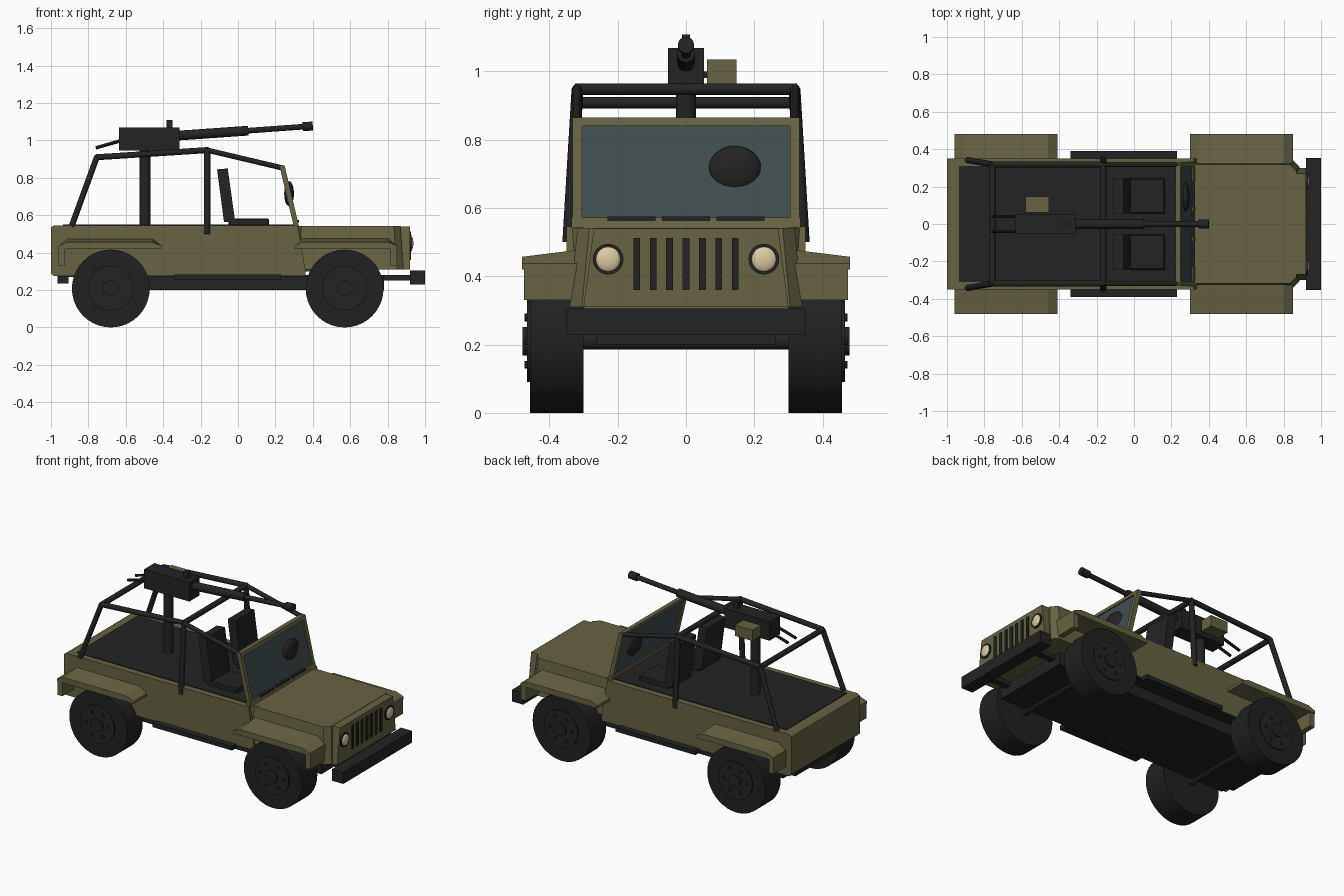
import bpy, bmesh, math
from mathutils import Vector, Matrix

if "Cube" in bpy.data.objects:
    bpy.data.objects.remove(bpy.data.objects["Cube"])


def colour(name, r, g, b):
    m = bpy.data.materials.new(name)
    m.diffuse_color = (r, g, b, 1)
    m.use_nodes = True
    m.node_tree.nodes["Principled BSDF"].inputs["Base Color"].default_value = m.diffuse_color
    return m


OLIVE = colour("olive paint", 0.135, 0.125, 0.055)
BLACK = colour("dark trim", 0.017, 0.017, 0.017)
RUBBER = colour("tyre rubber", 0.015, 0.015, 0.015)
GLASS = colour("tinted glass", 0.052, 0.075, 0.082)
CREAM = colour("lamp cream", 0.72, 0.60, 0.37)


def finish(name, bm, mat, smooth=False):
    bmesh.ops.recalc_face_normals(bm, faces=bm.faces[:])
    me = bpy.data.meshes.new(name)
    bm.to_mesh(me)
    bm.free()
    ob = bpy.data.objects.new(name, me)
    bpy.context.collection.objects.link(ob)
    me.materials.append(mat)
    if smooth:
        bpy.ops.object.select_all(action='DESELECT')
        ob.select_set(True)
        bpy.context.view_layer.objects.active = ob
        bpy.ops.object.shade_smooth_by_angle(angle=math.radians(40))
    return ob


def loft(name, a, b, mat):
    """Solid between two matching loops of points."""
    bm = bmesh.new()
    va = [bm.verts.new(p) for p in a]
    vb = [bm.verts.new(p) for p in b]
    n = len(a)
    bm.faces.new(va)
    bm.faces.new(vb[::-1])
    for i in range(n):
        j = (i + 1) % n
        bm.faces.new((va[i], va[j], vb[j], vb[i]))
    return finish(name, bm, mat)


def box(name, x, y, z, mat, bevel=0.0):
    bm = bmesh.new()
    c = Vector([(s[0] + s[1]) / 2 for s in (x, y, z)])
    d = [abs(s[1] - s[0]) for s in (x, y, z)]
    bmesh.ops.create_cube(bm, size=1, matrix=Matrix.Translation(c) @ Matrix.Diagonal((*d, 1)))
    if bevel:
        bmesh.ops.bevel(bm, geom=bm.edges[:], offset=bevel, segments=1, affect='EDGES')
    return finish(name, bm, mat)


def add_tube(bm, p, q, r, sides, r2=None):
    p, q = Vector(p), Vector(q)
    d = q - p
    m = Matrix.Translation((p + q) / 2) @ d.to_track_quat('Z', 'Y').to_matrix().to_4x4()
    bmesh.ops.create_cone(bm, cap_ends=True, segments=sides, radius1=r,
                          radius2=r if r2 is None else r2, depth=d.length, matrix=m)


def tubes(name, parts, mat, sides=12):
    """Several cylinders, each given as start, end, radius."""
    bm = bmesh.new()
    for p, q, r in parts:
        add_tube(bm, p, q, r, sides)
    return finish(name, bm, mat, True)


def ball(name, c, scale, mat):
    bm = bmesh.new()
    bmesh.ops.create_uvsphere(bm, u_segments=20, v_segments=12, radius=1,
                              matrix=Matrix.Translation(c) @ Matrix.Diagonal((*scale, 1)))
    return finish(name, bm, mat, True)


# Body tub and the flat dark load deck
side = [(-0.985, 0.275), (-1.0, 0.29), (-1.0, 0.535), (-0.985, 0.545),
        (0.32, 0.545), (0.36, 0.31), (0.36, 0.275)]
loft("body_tub", [(x, -0.35, z) for x, z in side], [(x, 0.35, z) for x, z in side], OLIVE)
box("load_deck", (-0.935, 0.30), (-0.31, 0.31), (0.53, 0.55), BLACK)
box("chassis", (-0.88, 0.78), (-0.263, 0.263), (0.2, 0.28), BLACK)
box("underbody", (-0.96, 0.36), (-0.34, 0.34), (0.27, 0.276), BLACK)
for s in (-1, 1):
    box("side_step", (-0.34, 0.23), (s * 0.34, s * 0.39), (0.255, 0.282), BLACK)

# Hood with chamfered front corners, widening towards the bottom
def hood_loop(z, w, f):
    half = [(0.32, w), (f - 0.035, w), (f, w - 0.035)]
    return [(x, y, z) for x, y in half] + [(x, -y, z) for x, y in half[::-1]]


loft("hood", hood_loop(0.31, 0.34, 0.885), hood_loop(0.542, 0.318, 0.868), OLIVE)
for s in (-1, 1):
    loft("cowl_corner", [(0.32, s * 0.30, 0.30), (0.32, s * 0.35, 0.30), (0.39, s * 0.30, 0.30)],
         [(0.30, s * 0.30, 0.543), (0.30, s * 0.35, 0.543), (0.36, s * 0.30, 0.543)], OLIVE)

# Nose panel, grille slots and headlights
nose = [(-0.30, 0.31), (0.30, 0.31), (0.27, 0.54), (-0.27, 0.54)]
loft("nose_panel", [(0.85, y, z) for y, z in nose], [(0.92, y, z) for y, z in nose], OLIVE)
for i in range(-3, 4):
    box("grille_slot", (0.918, 0.926), (i * 0.048 - 0.01, i * 0.048 + 0.01), (0.36, 0.512), BLACK)
for s in (-1, 1):
    tubes("headlight_ring", [((0.91, s * 0.228, 0.45), (0.928, s * 0.228, 0.45), 0.045)], BLACK, 24)
    ball("headlight", (0.922, s * 0.228, 0.45), (0.016, 0.039, 0.039), CREAM)
box("front_bumper", (0.92, 1.0), (-0.352, 0.352), (0.23, 0.305), BLACK)
for s in (-1, 1):
    box("bumper_bracket", (0.75, 0.93), (s * 0.18, s * 0.22), (0.25, 0.28), BLACK)
box("rear_bumper", (-0.965, -0.905), (-0.26, 0.26), (0.235, 0.28), BLACK)

# Fenders with sloping tops and an end flap
for name, x0, x1, flap in (("rear_fender", -0.96, -0.41, -1), ("front_fender", 0.30, 0.85, 1)):
    for s in (-1, 1):
        def ring(y, drop):
            return [(x0, s * y, 0.42), (x0, s * y, 0.437), (x0 + 0.05, s * y, 0.478 - drop),
                    (x1 - 0.05, s * y, 0.478 - drop), (x1, s * y, 0.437), (x1, s * y, 0.42)]
        loft(name, ring(0.31, 0), ring(0.48, 0.021), OLIVE)
        fx = (x0, x0 + 0.035) if flap < 0 else (x1 - 0.035, x1)
        box(name + "_flap", fx, (s * 0.32, s * 0.474), (0.33, 0.43), OLIVE)

# Wheels with hub discs and bolts
for name, cx in (("rear", -0.68), ("front", 0.57)):
    tubes(name + "_axle", [((cx, -0.31, 0.21), (cx, 0.31, 0.21), 0.025)], BLACK)
    for s in (-1, 1):
        tubes(name + "_tyre", [((cx, s * 0.30, 0.208), (cx, s * 0.457, 0.208), 0.208)], RUBBER, 40)
        tubes(name + "_hub", [((cx, s * 0.45, 0.21), (cx, s * 0.466, 0.21), 0.12),
                              ((cx, s * 0.45, 0.21), (cx, s * 0.478, 0.21), 0.042)], BLACK, 28)
        bolts = []
        for k in range(6):
            a = k * math.pi / 3
            bx, bz = cx + 0.08 * math.cos(a), 0.21 + 0.08 * math.sin(a)
            bolts.append(((bx, s * 0.46, bz), (bx, s * 0.473, bz), 0.011))
        tubes(name + "_wheel_bolts", bolts, BLACK, 8)

# Sloping windshield: x follows height
def pane(name, y0, y1, z0, z1, t, mat):
    def loop(z):
        c = 0.312 - (z - 0.54) * 0.235
        return [(c - t, y0, z), (c + t, y0, z), (c + t, y1, z), (c - t, y1, z)]
    loft(name, loop(z0), loop(z1), mat)


pane("windshield_glass", -0.31, 0.31, 0.57, 0.845, 0.005, GLASS)
pane("windshield_top", -0.33, 0.33, 0.84, 0.865, 0.014, OLIVE)
pane("windshield_base", -0.335, 0.335, 0.54, 0.572, 0.014, OLIVE)
for s in (-1, 1):
    pane("windshield_post", s * 0.305, s * 0.332, 0.54, 0.865, 0.014, OLIVE)
for y in (-0.16, 0, 0.16):
    box("glass_seal", (0.30, 0.325), (y - 0.07, y + 0.07), (0.562, 0.575), BLACK)
ball("windshield_pad", (0.273, 0.143, 0.715), (0.026, 0.077, 0.067), BLACK)

# Roll cage
cage = []
for s in (-1, 1):
    foot, rear = (-0.89, s * 0.342, 0.54), (-0.755, s * 0.318, 0.91)
    top, front = (-0.165, s * 0.318, 0.948), (0.24, s * 0.318, 0.852)
    cage += [(foot, rear, 0.016), (rear, top, 0.016), (top, front, 0.014),
             ((-0.165, s * 0.345, 0.50), top, 0.017)]
cage += [((-0.755, -0.318, 0.908), (-0.755, 0.318, 0.908), 0.017),
         ((-0.165, -0.325, 0.948), (-0.165, 0.325, 0.948), 0.017)]
tubes("roll_cage", cage, BLACK)

# Seats with leaning backs
for s in (-1, 1):
    y0, y1 = s * 0.055, s * 0.245
    box("seat_cushion", (-0.05, 0.165), (y0, y1), (0.545, 0.582), BLACK, 0.006)
    back = [(-0.075, 0.565), (-0.015, 0.565), (-0.055, 0.85), (-0.112, 0.845)]
    loft("seat_back", [(x, y0, z) for x, z in back], [(x, y1, z) for x, z in back], BLACK)

# Pedestal and roof mounted barrel assembly
tubes("pedestal", [((-0.498, 0, 0.54), (-0.498, 0, 0.95), 0.029)], BLACK, 16)
box("receiver", (-0.635, -0.312), (-0.052, 0.052), (0.945, 1.068), BLACK)
box("rear_sight", (-0.382, -0.35), (-0.012, 0.012), (1.06, 1.108), BLACK)
tubes("barrel", [((-0.33, 0, 1.025), (0.055, 0, 1.052), 0.026),
                 ((0.04, 0, 1.051), (0.36, 0, 1.074), 0.015),
                 ((0.345, 0, 1.073), (0.40, 0, 1.077), 0.024)], BLACK, 16)
tubes("grips", [((-0.76, s * 0.04, 0.96), (-0.62, s * 0.04, 1.0), 0.009) for s in (-1, 1)], BLACK, 8)
box("supply_box", (-0.58, -0.455), (0.062, 0.148), (0.965, 1.035), OLIVE)
box("supply_bracket", (-0.55, -0.49), (0.04, 0.07), (0.98, 1.0), BLACK)
